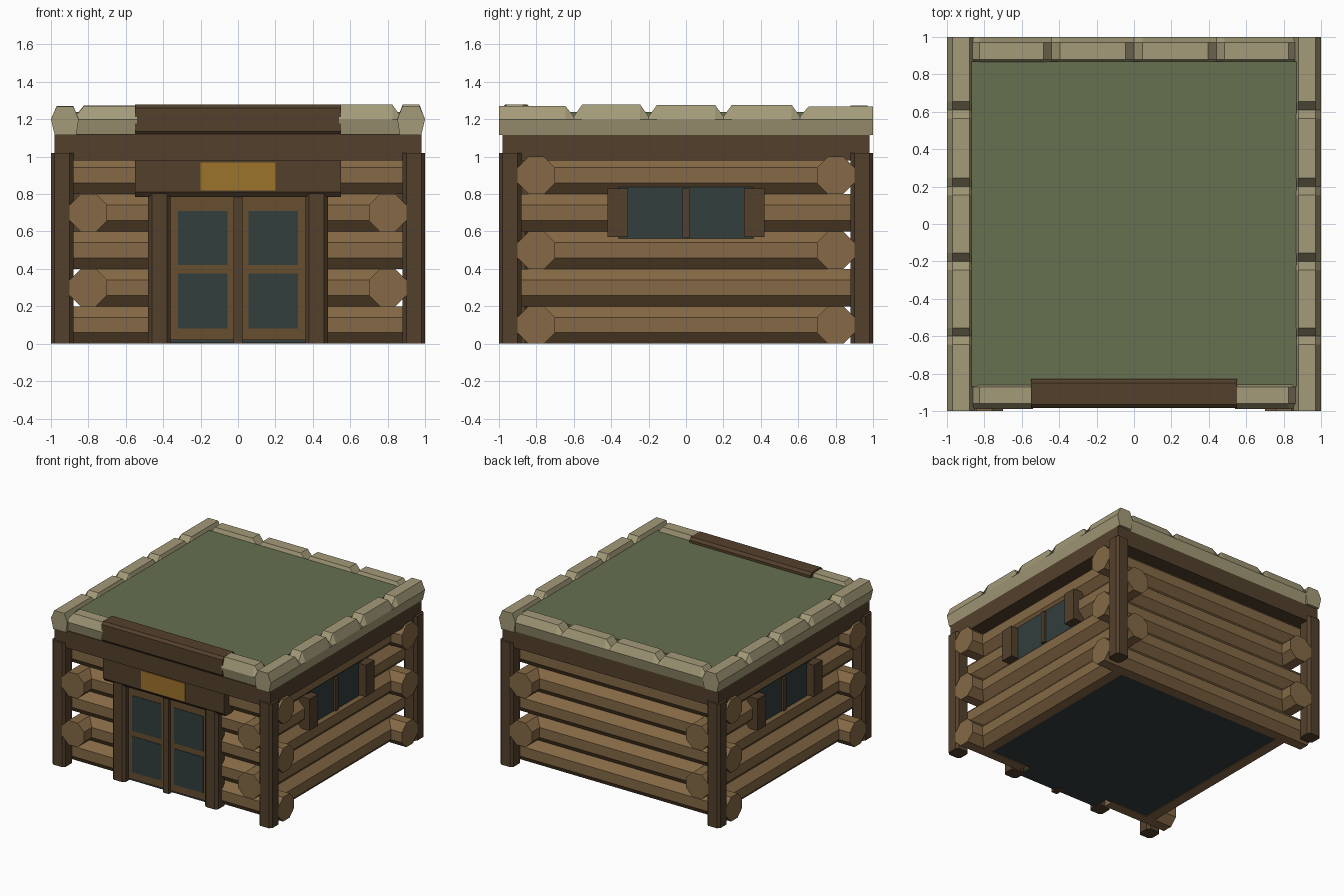
import bpy, bmesh, math, random

if "Cube" in bpy.data.objects:
    bpy.data.objects.remove(bpy.data.objects["Cube"])
random.seed(4)


def mat(name, r, g, b):
    m = bpy.data.materials.new(name)
    lin = [((c / 255 + 0.055) / 1.055) ** 2.4 for c in (r, g, b)]
    m.diffuse_color = (*lin, 1)
    m.use_nodes = True
    m.node_tree.nodes["Principled BSDF"].inputs["Base Color"].default_value = m.diffuse_color
    return m


LOG = mat("log wood", 133, 105, 69)
DARK = mat("dark timber", 83, 64, 44)
DOOR = mat("door wood", 102, 78, 48)
GLASS = mat("dark glass", 50, 62, 61)
STONE = mat("pale stone", 164, 155, 121)
ROOF = mat("green roof", 102, 113, 80)
GOLD = mat("gold plate", 156, 115, 44)


def loft(name, sections, m):
    """Skin a row of equal-length rings and cap both ends."""
    bm = bmesh.new()
    rings = [[bm.verts.new(p) for p in s] for s in sections]
    n = len(rings[0])
    for a, b in zip(rings, rings[1:]):
        for i in range(n):
            j = (i + 1) % n
            bm.faces.new((a[i], a[j], b[j], b[i]))
    bm.faces.new(rings[0])
    bm.faces.new(rings[-1])
    bmesh.ops.recalc_face_normals(bm, faces=bm.faces)
    me = bpy.data.meshes.new(name)
    bm.to_mesh(me)
    bm.free()
    me.materials.append(m)
    ob = bpy.data.objects.new(name, me)
    bpy.context.collection.objects.link(ob)
    return ob


def box(name, x0, x1, y0, y1, z0, z1, m):
    ring = [(x0, y0), (x1, y0), (x1, y1), (x0, y1)]
    return loft(name, [[(x, y, z) for x, y in ring] for z in (z0, z1)], m)


def post(name, cx, cy, z0, z1, m, h=0.06, c=0.02):
    """Square post with chamfered corners."""
    k = h - c
    ring = [(-k, -h), (k, -h), (h, -k), (h, k), (k, h), (-k, h), (-h, k), (-h, -k)]
    return loft(name, [[(cx + x, cy + y, z) for x, y in ring] for z in (z0, z1)], m)


R = 0.1 / math.cos(math.pi / 8)
OCT = [(R * math.cos(math.pi / 8 + i * math.pi / 4),
        R * math.sin(math.pi / 8 + i * math.pi / 4)) for i in range(8)]


def log(name, axis, off, z, a, b):
    """Octagonal log along x or y from a to b."""
    if axis == "x":
        s = [[(t, off + u, z + v) for u, v in OCT] for t in (a, b)]
    else:
        s = [[(off + u, t, z + v) for u, v in OCT] for t in (a, b)]
    loft(name, s, LOG)


# log walls with alternating crossed ends, gaps for the door and side windows
for i in range(5):
    z = 0.1 + 0.2 * i
    ex, ey = (1.0, 0.8) if i % 2 == 0 else (0.8, 1.0)
    log("back_log", "x", 0.8, z, -ex, ex)
    if i < 4:
        log("front_log_left", "x", -0.8, z, -ex, -0.42)
        log("front_log_right", "x", -0.8, z, 0.42, ex)
    else:
        log("front_log_top", "x", -0.8, z, -ex, ex)
    for s in (-1, 1):
        if i == 3:
            log("side_log_front", "y", 0.8 * s, z, -ey, -0.36)
            log("side_log_back", "y", 0.8 * s, z, 0.36, ey)
        else:
            log("side_log", "y", 0.8 * s, z, -ey, ey)

# corner posts
for sx in (-1, 1):
    for sy in (-1, 1):
        post("corner_post", 0.94 * sx, 0.94 * sy, 0, 1.02, DARK)

# floor, eaves beam and roof
box("floor", -0.77, 0.77, -0.77, 0.77, 0.004, 0.02, GLASS)
box("door_sill", -0.37, 0.37, -0.9, -0.76, 0.004, 0.02, GLASS)
box("eaves_beam", -0.98, 0.98, -0.98, 0.98, 0.98, 1.12, DARK)
box("roof", -0.87, 0.87, -0.87, 0.87, 1.12, 1.24, ROOF)

# side windows
for s in (-1, 1):
    def wbox(name, xa, xb, y0, y1, z0, z1, m):
        x0, x1 = sorted((xa * s, xb * s))
        box(name, x0, x1, y0, y1, z0, z1, m)
    wbox("window_glass", 0.76, 0.88, -0.36, 0.36, 0.56, 0.84, GLASS)
    wbox("window_mullion", 0.84, 0.9, -0.018, 0.018, 0.565, 0.83, DARK)
    for y in (-0.365, 0.365):
        wbox("window_post", 0.8, 0.945, y - 0.055, y + 0.055, 0.57, 0.83, DARK)

# double door with glass panes
for s in (-1, 1):
    post("door_post", 0.42 * s, -0.9, 0, 0.82, DARK)
    x0, x1 = sorted((0.0, 0.37 * s))
    box("door_leaf", x0, x1, -0.91, -0.84, 0.02, 0.785, DOOR)
    x0, x1 = sorted((0.057 * s, 0.322 * s))
    for z0, z1 in ((0.08, 0.375), (0.42, 0.71)):
        box("door_pane", x0, x1, -0.914, -0.908, z0, z1, GLASS)
box("door_middle_bar", -0.025, 0.025, -0.935, -0.84, 0.0, 0.785, DARK)

# board over the door with blank plate
prof = [(-0.965, 0.98), (-0.965, 0.81), (-0.945, 0.785), (-0.84, 0.785), (-0.84, 0.98)]
loft("sign_board", [[(x, y, z) for y, z in prof] for x in (-0.55, 0.55)], DARK)
box("sign_plate", -0.2, 0.2, -0.972, -0.964, 0.82, 0.97, GOLD)

# roof-edge timber above the door
prof = [(-0.965, 1.11), (-0.985, 1.135), (-0.985, 1.26), (-0.965, 1.28),
        (-0.85, 1.28), (-0.83, 1.26), (-0.83, 1.11)]
loft("front_parapet_timber", [[(x, y, z) for y, z in prof] for x in (-0.55, 0.55)], DARK)


# parapet stones: cross-section is (distance from centre, height)
def stone(name, axis, sgn, a, b, notch_a, notch_b):
    top = 1.265 + random.random() * 0.015
    prof = [(0.98, 1.115), (1.0, 1.2), (0.97, top), (0.88, top), (0.852, 1.2), (0.865, 1.115)]
    stops = [(a, notch_a)] + ([(a + 0.045, False)] if notch_a else [])
    stops += ([(b - 0.045, False)] if notch_b else []) + [(b, notch_b)]
    sections = []
    for t, low in stops:
        ring = [(d * sgn, min(z, 1.215) if low else z) for d, z in prof]
        sections.append([(d, t, z) if axis == "y" else (t, d, z) for d, z in ring])
    loft(name, sections, STONE)


cuts = [-1, -0.6, -0.2, 0.2, 0.61, 1]
for s in (-1, 1):
    for i in range(5):
        stone("side_stone", "y", s, cuts[i], cuts[i + 1], i > 0, i < 4)
cuts = [-0.87, -0.44, 0, 0.44, 0.87]
for i in range(4):
    stone("back_stone", "x", 1, cuts[i], cuts[i + 1], True, True)
stone("front_stone_left", "x", -0.99, -0.87, -0.54, True, False)
stone("front_stone_right", "x", -0.99, 0.54, 0.87, False, True)
